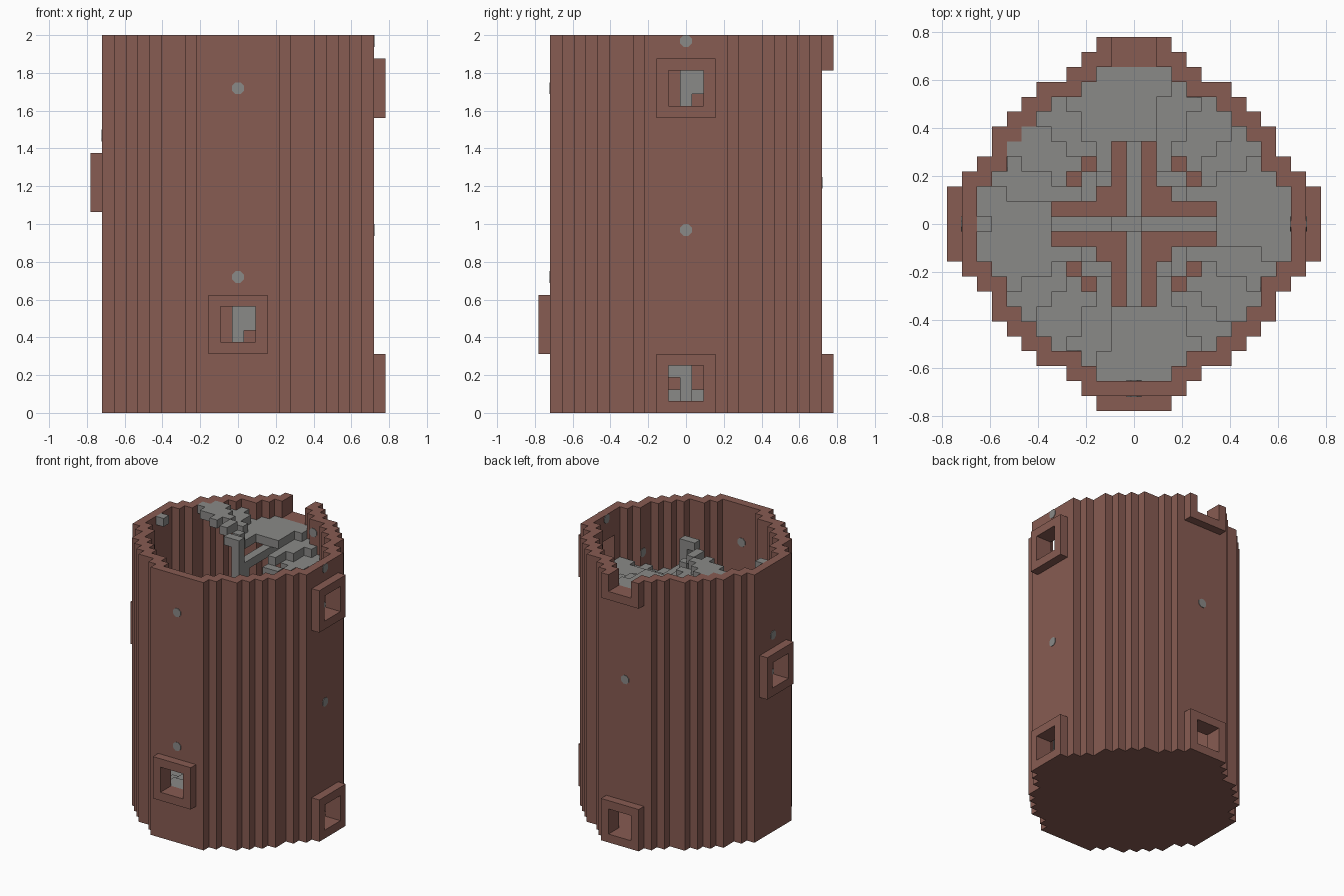
import bpy, bmesh, math
from mathutils import Vector, Matrix

cube = bpy.data.objects.get("Cube")
if cube:
    bpy.data.objects.remove(cube, do_unlink=True)

U = 1 / 16      # block size
HEIGHT = 32     # blocks from floor to rim


def make_material(name, rgb):
    mat = bpy.data.materials.new(name)
    mat.use_nodes = True
    color = (*rgb, 1)
    mat.diffuse_color = color
    mat.node_tree.nodes["Principled BSDF"].inputs["Base Color"].default_value = color
    return mat


brick = make_material("red_brown_brick", (0.245, 0.106, 0.084))
stone = make_material("grey_stone", (0.254, 0.252, 0.243))


def finish(bm, name, mat):
    mesh = bpy.data.meshes.new(name)
    bm.to_mesh(mesh)
    bm.free()
    mesh.materials.append(mat)
    obj = bpy.data.objects.new(name, mesh)
    bpy.context.collection.objects.link(obj)
    return obj


AXES = [Vector(a) for a in ((1, 0, 0), (0, 1, 0), (0, 0, 1))]


def build_blocks(name, cells, mat):
    """Turn a set of grid cells into a mesh of their exposed faces."""
    bm = bmesh.new()
    for cell in cells:
        center = Vector(cell) + Vector((0, 0, 0.5))
        for k in range(3):
            for sign in (1, -1):
                near = list(cell)
                near[k] += sign
                if tuple(near) in cells:
                    continue
                n, a, b = AXES[k] * sign / 2, AXES[(k + 1) % 3] / 2, AXES[(k + 2) % 3] / 2
                a = a * sign
                corners = (n - a - b, n + a - b, n + a + b, n - a + b)
                bm.faces.new([bm.verts.new((center + c) * U) for c in corners])
    bmesh.ops.remove_doubles(bm, verts=bm.verts, dist=U / 100)
    return finish(bm, name, mat)


def turn(x, y, quarter):
    """Rotate a grid cell counterclockwise by quarter turns."""
    for _ in range(quarter % 4):
        x, y = -y, x
    return x, y


# Round plan: half width of each row of blocks, and its hollow inside
half_width = [11, 11, 11, 11, 10, 9, 9, 8, 7, 6, 4, 3]
span = range(-11, 12)
plan = {(x, y) for x in span for y in span if abs(x) <= half_width[abs(y)]}
hollow = {(x, y) for x, y in plan
          if all((x + i, y + j) in plan for i in (-1, 0, 1) for j in (-1, 0, 1))}

# Wall and floor
wall = {(x, y, z) for x, y in plan - hollow for z in range(HEIGHT)}
floor = {(x, y, 0) for x, y in hollow}

# Window and door frames: quarter turn from +x, lowest block
frames = set()
for quarter, base in ((0, 0), (0, 25), (1, 0), (1, 29), (2, 17), (3, 5)):
    for t in range(-2, 3):
        for h in range(5):
            z = base + h
            if z >= HEIGHT:
                continue
            if abs(t) < 2 and 0 < h < 4:
                wall.discard((*turn(11, t, quarter), z))
            else:
                frames.add((*turn(12, t, quarter), z))

build_blocks("tower_wall", wall | floor | frames, brick)

# Spiral stair: one landing per quarter turn, then three steps
LANDING, RISE = 40, 50 / 3
START = 167     # angle where the lowest landing begins
stairs = set()
for x, y in hollow:
    radius = math.hypot(x, y)
    ring = radius > 5.2
    inner_edge = (abs(x), abs(y)) in {(2, 3), (2, 4), (3, 3), (3, 2), (4, 2)}
    if not (ring or inner_edge):
        continue
    angle = (math.degrees(math.atan2(y, x)) - START) % 360
    quarter, rest = divmod(angle, 90)
    step = 0 if rest < LANDING else 1 + int((rest - LANDING) / RISE)
    for lap in (0, 16):
        z = 1 + 4 * int(quarter) + min(step, 3) + lap
        if z < HEIGHT:
            stairs.add((x, y, z))
build_blocks("spiral_stairs", stairs, stone)

# Central post with a bracketed beam under every landing
supports = {(0, 0, z) for z in range(1, HEIGHT)}
for n in range(1, 9):
    level = 1 + 4 * n
    for r in range(1, 11):
        if level - 1 < HEIGHT:
            supports.add((*turn(r, 0, n + 2), level - 1))
        if r in (1, 10):
            supports.add((*turn(r, 0, n + 2), level - 2))
build_blocks("post_and_beams", supports, stone)


# Round stone pegs set through the wall
def add_peg(name, x, y, z, quarter):
    bm = bmesh.new()
    place = (Matrix.Translation(Vector((x, y, z + 0.5)) * U)
             @ Matrix.Rotation(quarter * math.pi / 2, 4, "Z")
             @ Matrix.Rotation(math.pi / 2, 4, "Y")
             @ Matrix.Rotation(math.pi / 8, 4, "Z"))
    bmesh.ops.create_cone(bm, cap_ends=True, segments=8, radius1=U * 0.54,
                          radius2=U * 0.54, depth=U + 0.008, matrix=place)
    finish(bm, name, stone)


for n in range(6):
    quarter = (n + 3) % 4
    add_peg(f"wall_peg_{n + 1}", *turn(11, 0, quarter), 11 + 4 * n, quarter)

# Inner pegs beside the landings
for n in range(7):
    quarter = (n + 3) % 4
    add_peg(f"inner_peg_{n + 1}", *turn(9, -4, quarter), 6 + 4 * n, quarter)
